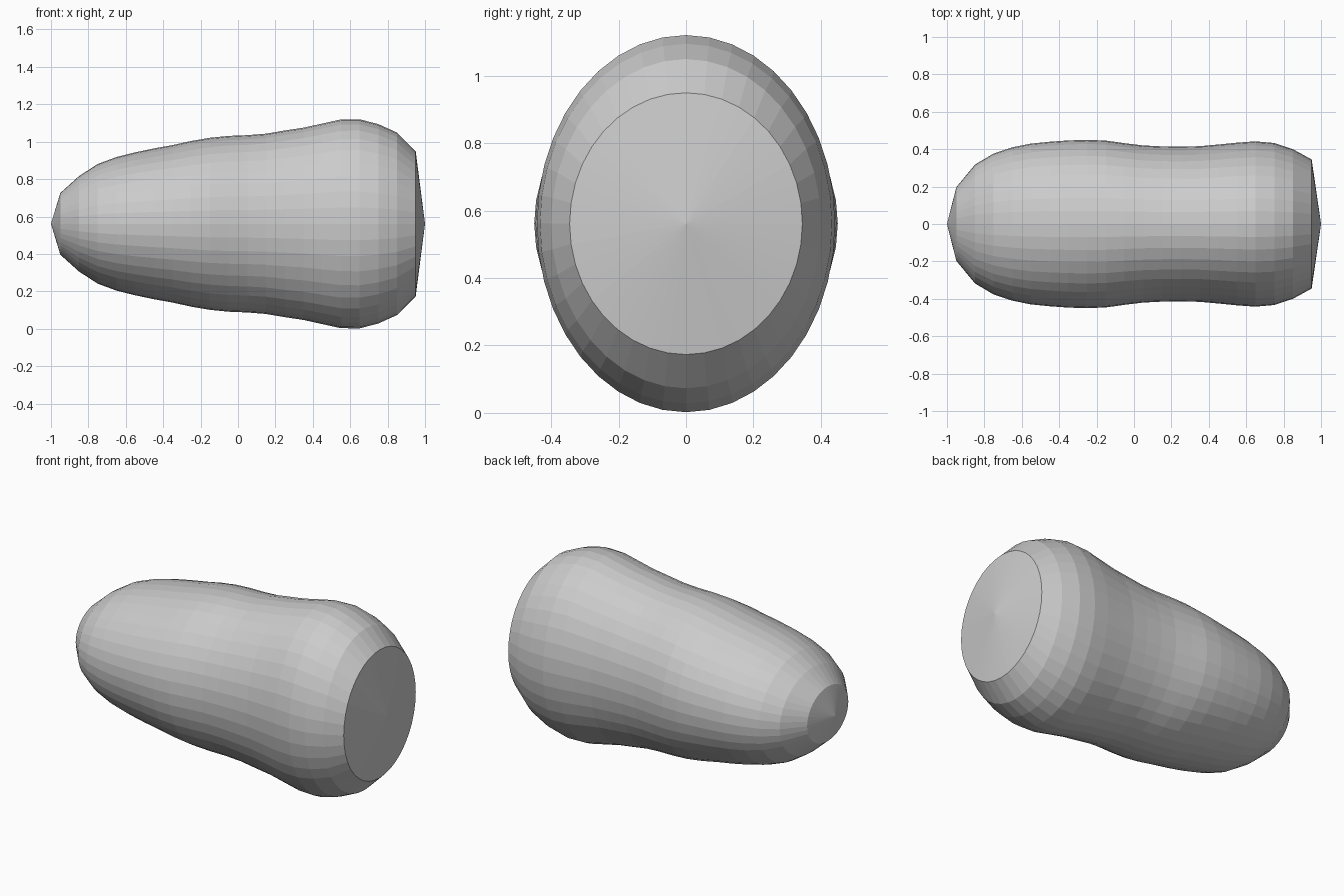
import bpy, bmesh
from math import sin, cos, pi

if "Cube" in bpy.data.objects:
    bpy.data.objects.remove(bpy.data.objects["Cube"])

SIDES = 40
CENTRE_Z = 0.561

# half widths (y) and half heights (z) of the rings, x = -0.95 to 0.95 in steps of 0.1
half_y = [.197, .318, .377, .41, .43, .44, .447, .45, .446, .432,
          .42, .415, .414, .416, .425, .435, .442, .433, .40, .345]
half_z = [.165, .255, .32, .357, .382, .403, .421, .443, .46, .47,
          .474, .482, .499, .514, .536, .558, .559, .533, .488, .388]

bm = bmesh.new()

# elliptical rings
rings = []
for i, (ry, rz) in enumerate(zip(half_y, half_z)):
    x = -0.95 + 0.1 * i
    rings.append([bm.verts.new((x, ry * sin(2 * pi * k / SIDES),
                                CENTRE_Z + rz * cos(2 * pi * k / SIDES)))
                  for k in range(SIDES)])

# side skin
for a, b in zip(rings, rings[1:]):
    for k in range(SIDES):
        n = (k + 1) % SIDES
        bm.faces.new((a[k], a[n], b[n], b[k]))

# shallow cone caps at both ends
for ring, x in ((rings[0], -1), (rings[-1], 1)):
    tip = bm.verts.new((x, 0, CENTRE_Z))
    for k in range(SIDES):
        bm.faces.new((ring[k], ring[(k + 1) % SIDES], tip))

bmesh.ops.recalc_face_normals(bm, faces=bm.faces)
mesh = bpy.data.meshes.new("tapered_body")
bm.to_mesh(mesh)
bm.free()
bpy.context.collection.objects.link(bpy.data.objects.new("tapered_body", mesh))
